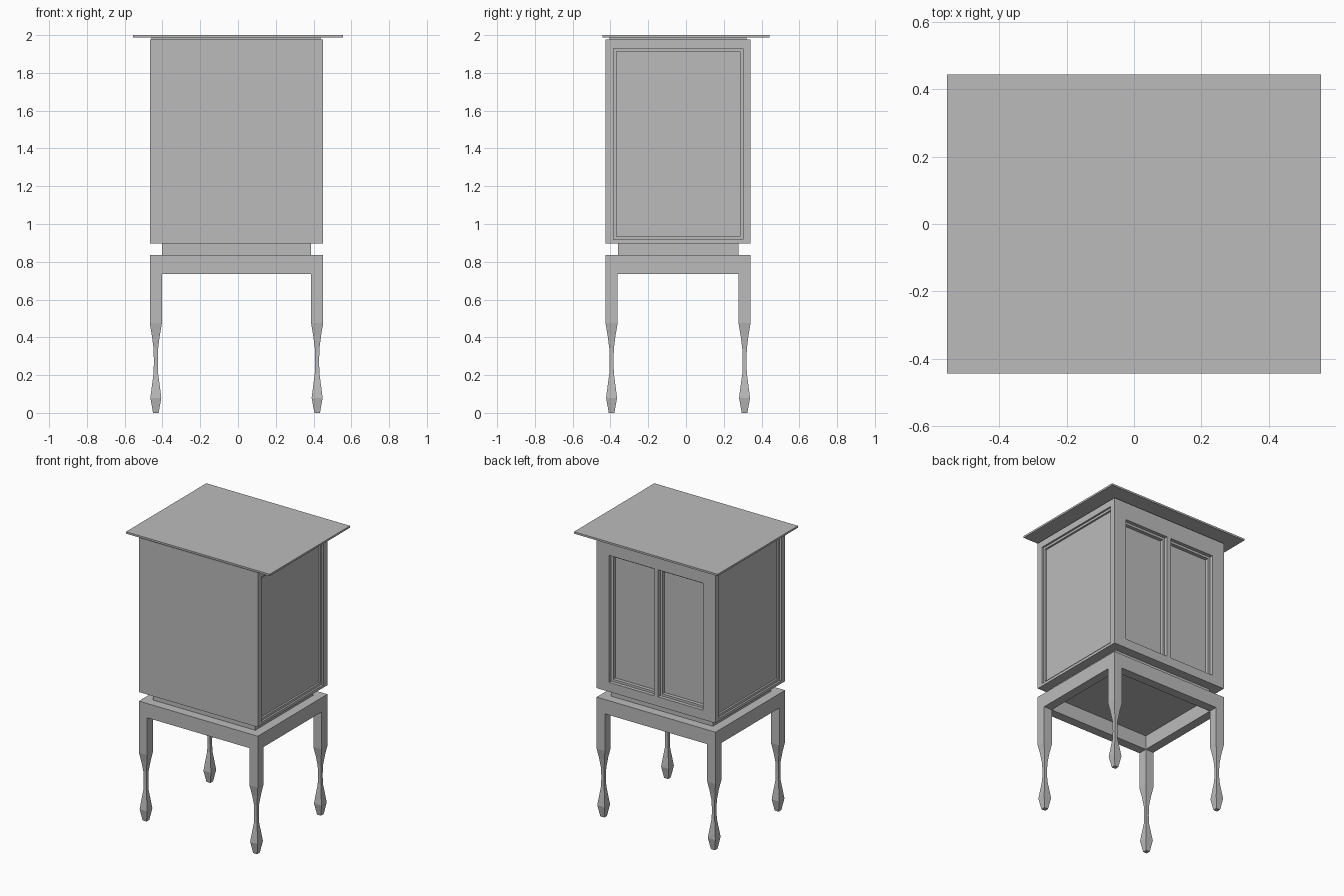
import bpy
import bmesh

if "Cube" in bpy.data.objects:
    bpy.data.objects.remove(bpy.data.objects["Cube"], do_unlink=True)

# Single plain grey finish
grey = bpy.data.materials.new("plain grey")
grey.use_nodes = True
colour = (0.5, 0.5, 0.5, 1)
grey.diffuse_color = colour
grey.node_tree.nodes["Principled BSDF"].inputs["Base Color"].default_value = colour


def finish(name, bm):
    bmesh.ops.recalc_face_normals(bm, faces=bm.faces)
    mesh = bpy.data.meshes.new(name)
    bm.to_mesh(mesh)
    bm.free()
    mesh.materials.append(grey)
    obj = bpy.data.objects.new(name, mesh)
    bpy.context.collection.objects.link(obj)
    return obj


def box(name, x, y, z):
    bm = bmesh.new()
    bmesh.ops.create_cube(bm, size=1)
    for v in bm.verts:
        v.co = [lo + (c + 0.5) * (hi - lo) for c, (lo, hi) in zip(v.co, (x, y, z))]
    return finish(name, bm)


def cut(target, x, y, z):
    cutter = box("cutter", x, y, z)
    cutter.hide_render = True
    mod = target.modifiers.new("recess", "BOOLEAN")
    mod.operation = "DIFFERENCE"
    mod.solver = "EXACT"
    mod.object = cutter
    bpy.context.view_layer.objects.active = target
    bpy.ops.object.modifier_apply(modifier=mod.name)
    bpy.data.objects.remove(cutter, do_unlink=True)


def shrink(span, step):
    return (span[0] + step, span[1] - step)


# Shared footprint of cabinet and stand
X, Y = (-0.467, 0.451), (-0.426, 0.342)
BODY_Z = (0.898, 1.976)
LEG = 0.064
STEP = 0.016

# Cabinet body with stepped side and door recesses
body = box("cabinet_body", X, Y, BODY_Z)
side_y, side_z = (-0.384, 0.301), (0.917, 1.929)
for inset, depth in ((0, 0.013), (STEP, 0.026)):
    for edge in X:
        cut(body, (edge - depth, edge + depth), shrink(side_y, inset), shrink(side_z, inset))
for door_x in ((-0.372, -0.024), (0.008, 0.356)):
    for inset, depth in ((0, 0.025), (STEP, 0.05)):
        cut(body, shrink(door_x, inset), (Y[1] - depth, Y[1] + depth),
            shrink((0.963, 1.85), inset))

# Thin overhanging top and the slab under it
box("top_board", (-0.555, 0.555), (-0.443, 0.443), (1.987, 2.0))
box("top_spacer", (-0.458, 0.437), (-0.405, 0.32), (1.974, 1.988))

# Recessed neck and the open apron frame of the stand
box("neck", shrink(X, LEG + 0.001), shrink(Y, LEG + 0.001), (0.834, 0.9))
apron = box("apron", X, Y, (0.735, 0.835))
cut(apron, shrink(X, LEG), shrink(Y, LEG), (0.7, 0.9))

# Square legs with a pinched ankle and flared foot: (height, half width)
profile = [(0.735, 0.032), (0.475, 0.032), (0.41, 0.021), (0.34, 0.012),
           (0.27, 0.0105), (0.21, 0.012), (0.15, 0.02), (0.08, 0.029),
           (0.0, 0.015)]
for side, x in zip(("right", "left"), shrink(X, LEG / 2)):
    for end, y in zip(("front", "back"), shrink(Y, LEG / 2)):
        bm = bmesh.new()
        rings = [[bm.verts.new((x + i * r, y + j * r, z))
                  for i, j in ((-1, -1), (1, -1), (1, 1), (-1, 1))] for z, r in profile]
        for a, b in zip(rings, rings[1:]):
            for k in range(4):
                n = (k + 1) % 4
                bm.faces.new((a[k], a[n], b[n], b[k]))
        bm.faces.new(rings[0])
        bm.faces.new(rings[-1])
        finish(f"{end}_{side}_leg", bm)
